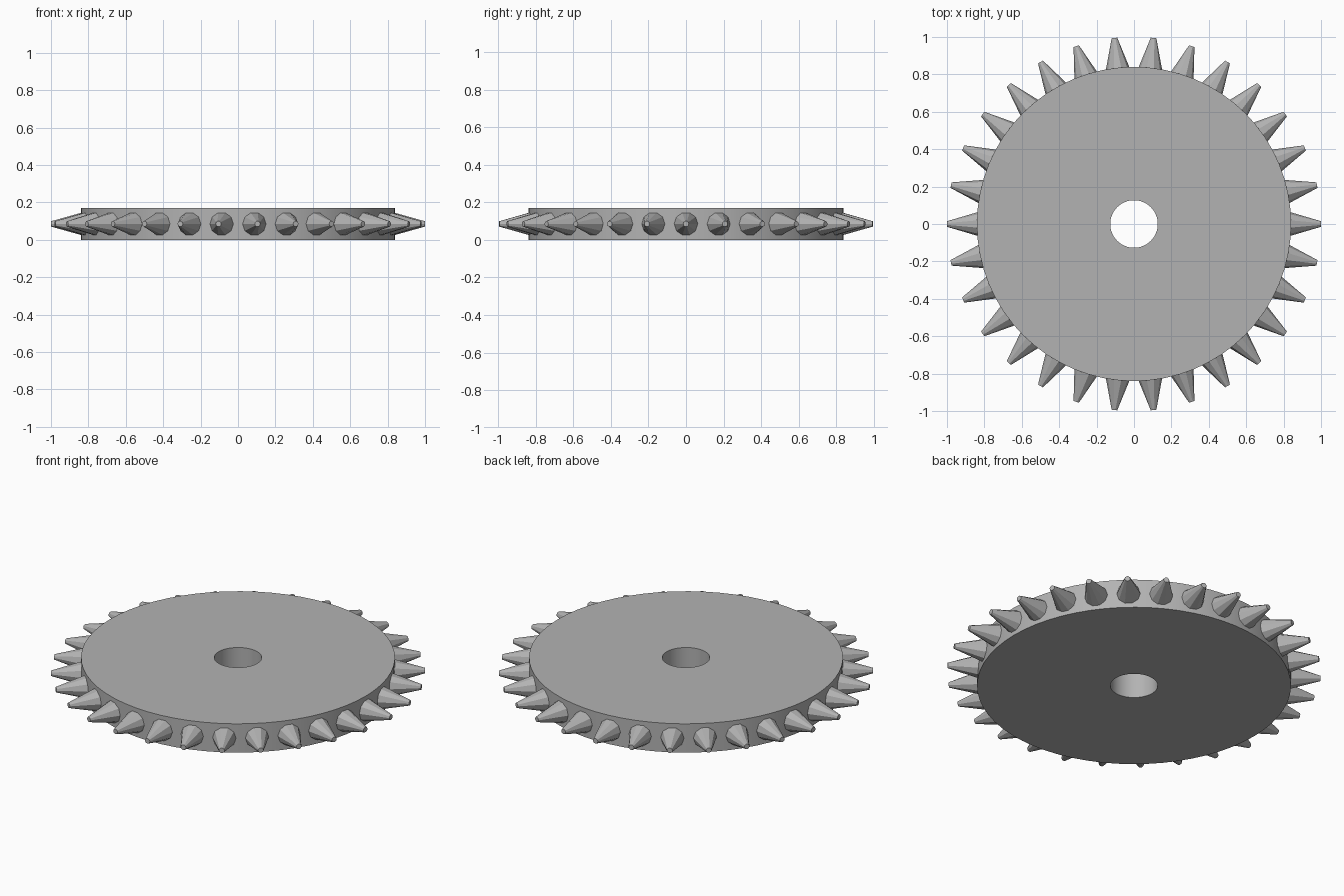
import bpy
import bmesh
import math
from mathutils import Matrix

cube = bpy.data.objects.get("Cube")
if cube:
    bpy.data.objects.remove(cube, do_unlink=True)

HEIGHT = 0.17
DISC_RADIUS = 0.84
HOLE_RADIUS = 0.127
SEGMENTS = 64
SPIKES = 30
SPIKE_SIDES = 10
SPIKE_START = 0.82

grey = bpy.data.materials.new("plain grey")
grey.use_nodes = True
colour = (0.45, 0.45, 0.45, 1)
grey.diffuse_color = colour
grey.node_tree.nodes["Principled BSDF"].inputs["Base Color"].default_value = colour


def add_object(name, bm):
    bmesh.ops.recalc_face_normals(bm, faces=bm.faces)
    mesh = bpy.data.meshes.new(name)
    bm.to_mesh(mesh)
    bm.free()
    mesh.materials.append(grey)
    obj = bpy.data.objects.new(name, mesh)
    bpy.context.collection.objects.link(obj)
    return obj


# Disc with a centre hole: a rectangular section swept around the axis
bm = bmesh.new()
section = [(HOLE_RADIUS, 0), (DISC_RADIUS, 0), (DISC_RADIUS, HEIGHT), (HOLE_RADIUS, HEIGHT)]
rings = []
for i in range(SEGMENTS):
    a = math.tau * i / SEGMENTS
    rings.append([bm.verts.new((r * math.cos(a), r * math.sin(a), z)) for r, z in section])
for i, ring in enumerate(rings):
    following = rings[(i + 1) % SEGMENTS]
    for j in range(len(section)):
        k = (j + 1) % len(section)
        bm.faces.new((ring[j], following[j], following[k], ring[k]))
disc = add_object("disc", bm)
bpy.context.view_layer.objects.active = disc
disc.select_set(True)
bpy.ops.object.shade_smooth_by_angle(angle=math.radians(30))

# Blunt faceted spikes pointing outward around the rim
bm = bmesh.new()
length = 1 - SPIKE_START
for i in range(SPIKES):
    place = (Matrix.Rotation(math.tau * i / SPIKES, 4, "Z")
             @ Matrix.Translation((SPIKE_START + length / 2, 0, HEIGHT / 2))
             @ Matrix.Rotation(math.pi / 2, 4, "Y"))
    bmesh.ops.create_cone(bm, cap_ends=True, segments=SPIKE_SIDES, radius1=0.068,
                          radius2=0.015, depth=length, matrix=place)
add_object("rim_spikes", bm)
